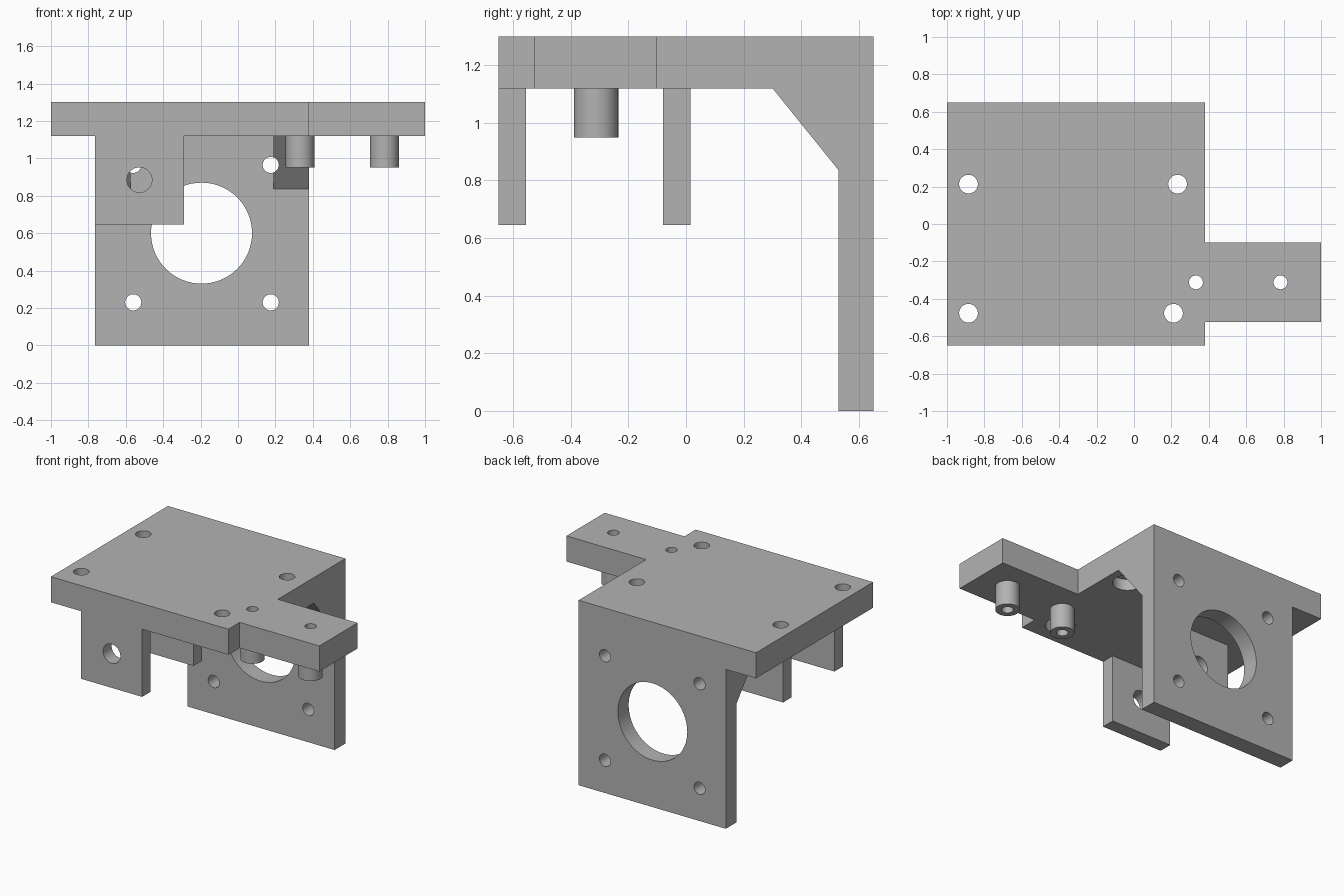
import bpy
import bmesh
from math import pi, radians
from mathutils import Matrix

cube = bpy.data.objects.get("Cube")
if cube:
    bpy.data.objects.remove(cube, do_unlink=True)

grey = bpy.data.materials.new("plain grey")
grey.use_nodes = True
colour = (0.45, 0.45, 0.45, 1)
grey.diffuse_color = colour
grey.node_tree.nodes["Principled BSDF"].inputs["Base Color"].default_value = colour

TOP, UNDER = 1.30, 1.12
BACK, WALL_FRONT = 0.65, 0.53
LEFT, RIGHT = -0.765, 0.38


def finish(name, bm):
    bmesh.ops.recalc_face_normals(bm, faces=bm.faces)
    mesh = bpy.data.meshes.new(name)
    bm.to_mesh(mesh)
    bm.free()
    mesh.materials.append(grey)
    obj = bpy.data.objects.new(name, mesh)
    bpy.context.collection.objects.link(obj)
    return obj


def prism(name, outline, offset):
    """Extrude a planar outline along an offset."""
    bm = bmesh.new()
    face = bm.faces.new([bm.verts.new(p) for p in outline])
    new = bmesh.ops.extrude_face_region(bm, geom=[face], use_keep_orig=True)["geom"]
    bmesh.ops.translate(bm, vec=offset,
                        verts=[v for v in new if isinstance(v, bmesh.types.BMVert)])
    return finish(name, bm)


def box(name, x0, x1, y0, y1, z0, z1):
    return prism(name, [(x0, y0, z0), (x1, y0, z0), (x1, y1, z0), (x0, y1, z0)],
                 (0, 0, z1 - z0))


def cylinder(name, centre, r_low, depth, axis="Z", r_high=None):
    bm = bmesh.new()
    turn = Matrix.Rotation(pi / 2, 4, "X") if axis == "Y" else Matrix()
    bmesh.ops.create_cone(bm, cap_ends=True, segments=64, radius1=r_low,
                          radius2=r_low if r_high is None else r_high, depth=depth,
                          matrix=Matrix.Translation(centre) @ turn)
    return finish(name, bm)


def cut(obj, cutters):
    """Bake boolean cuts into the part."""
    for c in cutters:
        mod = obj.modifiers.new("hole", "BOOLEAN")
        mod.operation, mod.solver, mod.object = "DIFFERENCE", "EXACT", c
    graph = bpy.context.evaluated_depsgraph_get()
    mesh = bpy.data.meshes.new_from_object(obj.evaluated_get(graph))
    obj.modifiers.clear()
    obj.data = mesh


# Top plate with its side arm, as one outline
outline = [(-1, -0.65), (RIGHT, -0.65), (RIGHT, -0.525), (1, -0.525),
           (1, -0.10), (RIGHT, -0.10), (RIGHT, BACK), (-1, BACK)]
top_plate = prism("top_plate", [(x, y, UNDER) for x, y in outline], (0, 0, TOP - UNDER))

# Motor wall and its two corner gussets
wall = box("motor_wall", LEFT, RIGHT, WALL_FRONT, BACK, 0, UNDER)
gussets = []
for side, x in (("right", LEFT), ("left", RIGHT - 0.19)):
    gussets.append(prism(side + "_gusset",
                         [(x, 0.30, UNDER), (x, WALL_FRONT, UNDER), (x, WALL_FRONT, 0.835)],
                         (0.19, 0, 0)))

# Pair of hanging lugs
lugs = [box(name, LEFT, -0.29, y, y + 0.095, 0.645, UNDER)
        for name, y in (("front_lug", -0.65), ("rear_lug", -0.08))]

# Standoffs under the arm
boss_x = (0.331, 0.783)
bosses = [cylinder(name, (x, -0.312, (0.95 + UNDER) / 2), 0.077, UNDER - 0.95)
          for name, x in zip(("inner_standoff", "outer_standoff"), boss_x)]

# Hole cutters
boss_holes = [cylinder("cutter", (x, -0.312, 1.1), 0.037, 1) for x in boss_x]
plate_holes = []
for x, y in ((-0.885, 0.213), (0.233, 0.213), (-0.885, -0.477), (0.211, -0.477)):
    plate_holes.append(cylinder("cutter", (x, y, 1.2), 0.05, 0.6))
    plate_holes.append(cylinder("cutter", (x, y, UNDER + 0.02), 0.095, 0.12))
screw_holes = [cylinder("cutter", (x, 0.5, z), 0.043, 0.8, "Y")
               for x in (-0.56, 0.175) for z in (0.23, 0.965)]
motor_hole = cylinder("cutter", (-0.195, 0.6, 0.6), 0.27, 0.4, "Y")
lug_hole = cylinder("cutter", (-0.527, -0.32, 0.885), 0.067, 1, "Y")

# Cut each part
cut(top_plate, plate_holes + boss_holes)
cut(wall, screw_holes + [motor_hole])
for g in gussets:
    cut(g, screw_holes)
for lug in lugs:
    cut(lug, [lug_hole])
for boss, hole in zip(bosses, boss_holes):
    cut(boss, [hole])
for c in boss_holes + plate_holes + screw_holes + [motor_hole, lug_hole]:
    bpy.data.objects.remove(c, do_unlink=True)

# Smooth the round walls, keep the edges sharp
bpy.ops.object.select_all(action="DESELECT")
parts = [top_plate, wall] + gussets + lugs + bosses
for p in parts:
    p.select_set(True)
bpy.context.view_layer.objects.active = top_plate
bpy.ops.object.shade_smooth_by_angle(angle=radians(30))
